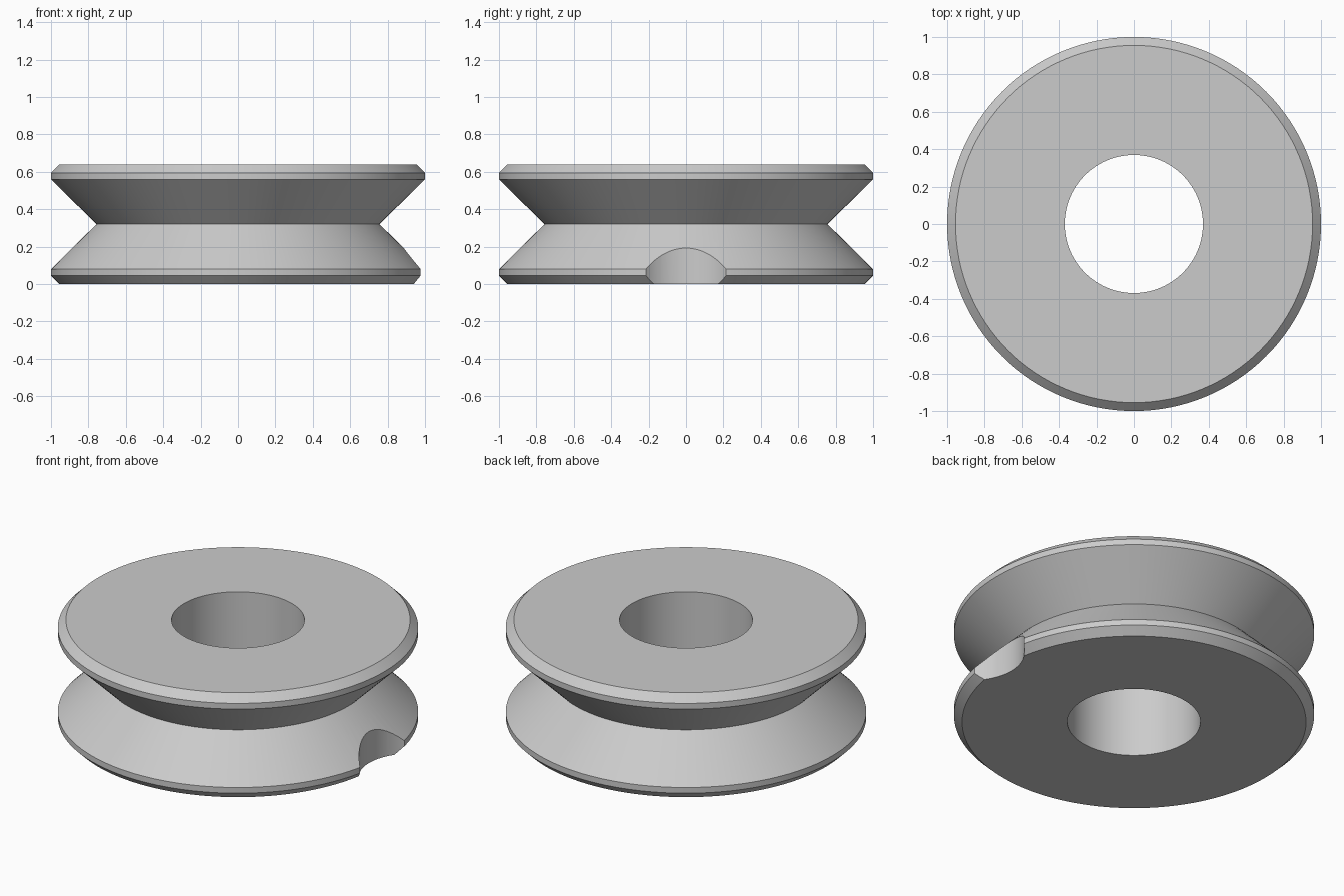
import bpy, bmesh, math

if "Cube" in bpy.data.objects:
    bpy.data.objects.remove(bpy.data.objects["Cube"], do_unlink=True)

SEGMENTS = 128
HEIGHT = 0.64
RIM, CHAMFER, WAIST, BORE = 1.0, 0.955, 0.757, 0.369

grey = bpy.data.materials.new("plain grey")
grey.use_nodes = True
colour = (0.6, 0.6, 0.6, 1)
grey.diffuse_color = colour
grey.node_tree.nodes["Principled BSDF"].inputs["Base Color"].default_value = colour

# Half of the cross-section, mirrored about mid height
lower = [(BORE, 0), (CHAMFER, 0), (RIM, 0.045), (RIM, 0.08)]
upper = [(r, HEIGHT - z) for r, z in reversed(lower)]
profile = lower + [(WAIST, HEIGHT / 2)] + upper

# Grooved wheel with a central bore, turned from the profile
bm = bmesh.new()
rings = []
for i in range(SEGMENTS):
    a = math.tau * i / SEGMENTS
    rings.append([bm.verts.new((r * math.cos(a), r * math.sin(a), z)) for r, z in profile])
for i, ring in enumerate(rings):
    following = rings[(i + 1) % SEGMENTS]
    for j in range(len(profile)):
        k = (j + 1) % len(profile)
        bm.faces.new((ring[j], following[j], following[k], ring[k]))
bmesh.ops.recalc_face_normals(bm, faces=bm.faces)
mesh = bpy.data.meshes.new("grooved_wheel")
bm.to_mesh(mesh)
bm.free()
wheel = bpy.data.objects.new("grooved_wheel", mesh)
bpy.context.collection.objects.link(wheel)
mesh.materials.append(grey)

# Round upright cutter for the notch in the lower flange
bpy.ops.mesh.primitive_cylinder_add(vertices=96, radius=0.299, depth=0.6,
                                    location=(1.185, 0, 0.02))
cutter = bpy.context.object
cutter.name = "notch_cutter"
cutter.data.materials.append(grey)
cutter.hide_render = True

bpy.ops.object.select_all(action="DESELECT")
wheel.select_set(True)
bpy.context.view_layer.objects.active = wheel
notch = wheel.modifiers.new("notch", "BOOLEAN")
notch.operation = "DIFFERENCE"
notch.solver = "EXACT"
notch.object = cutter
bpy.ops.object.modifier_apply(modifier=notch.name)
bpy.data.objects.remove(cutter, do_unlink=True)

bpy.ops.object.shade_smooth_by_angle(angle=math.radians(25))
